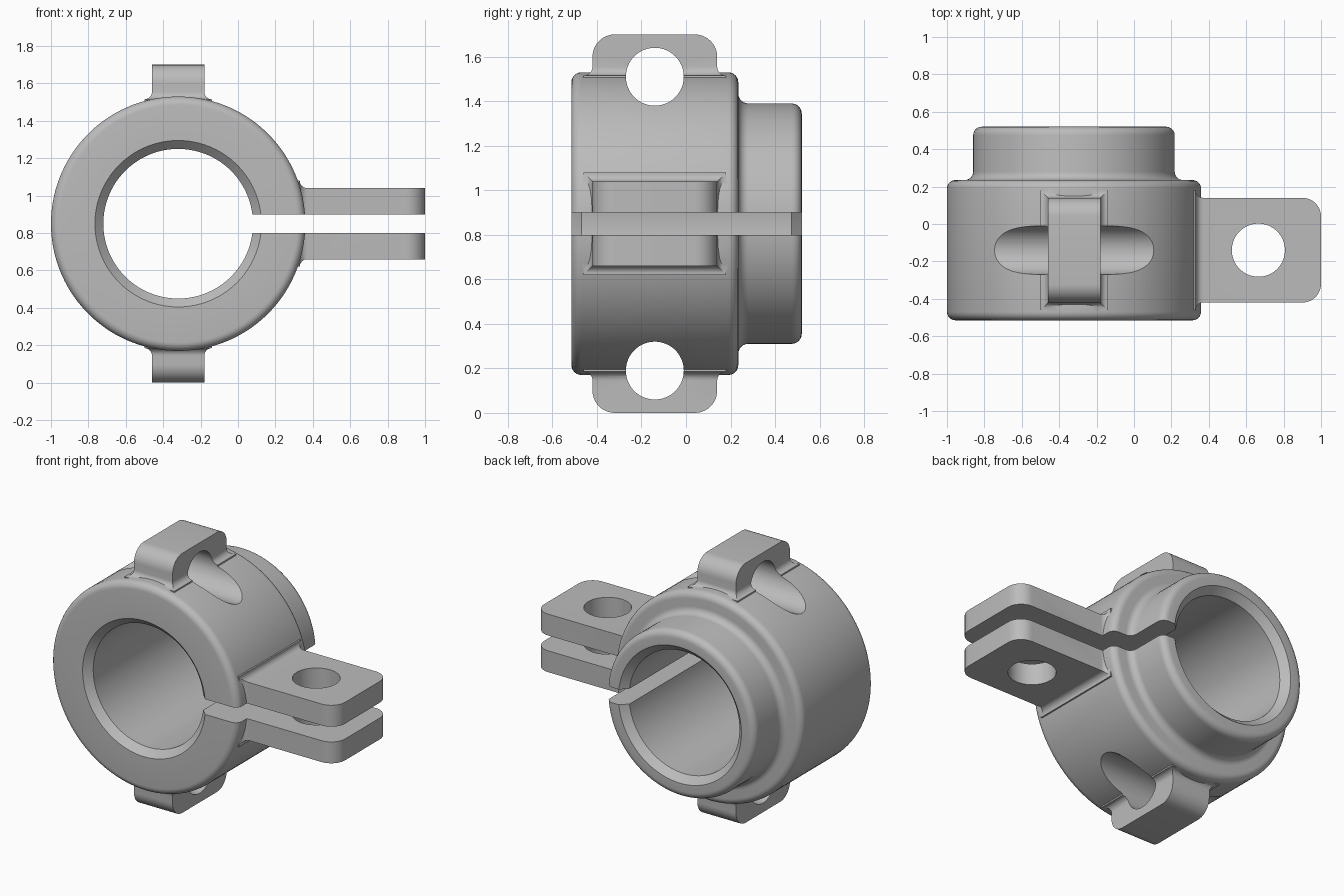
import bpy, bmesh, math
from mathutils import Matrix, Vector

if "Cube" in bpy.data.objects:
    bpy.data.objects.remove(bpy.data.objects["Cube"])

CX, CZ = -0.32, 0.85       # bore axis
MID_Y = -0.14              # middle of the lugs and ears
CENTRE = Vector((CX, 0, CZ))

grey = bpy.data.materials.new("cast_grey")
grey.use_nodes = True
grey.diffuse_color = (0.5, 0.5, 0.5, 1)
grey.node_tree.nodes["Principled BSDF"].inputs["Base Color"].default_value = (0.5, 0.5, 0.5, 1)


def make(name, bm):
    bmesh.ops.recalc_face_normals(bm, faces=bm.faces)
    mesh = bpy.data.meshes.new(name)
    bm.to_mesh(mesh)
    bm.free()
    mesh.materials.append(grey)
    ob = bpy.data.objects.new(name, mesh)
    bpy.context.collection.objects.link(ob)
    return ob


def arc(y, r, radius, start, end, steps=6):
    """Rounded corner of a (y, r) profile, angles in degrees."""
    angles = [math.radians(start + (end - start) * i / steps) for i in range(steps + 1)]
    return [(y + radius * math.cos(a), r + radius * math.sin(a)) for a in angles]


def skin(bm, rings, wrap=False):
    """Bridge closed rings of vertices with quads."""
    pairs = list(zip(rings, rings[1:] + rings[:1]))
    for a, b in pairs if wrap else pairs[:-1]:
        for i in range(len(a)):
            j = (i + 1) % len(a)
            bm.faces.new((a[i], a[j], b[j], b[i]))


def revolve(name, profile, steps=128):
    bm = bmesh.new()
    rings = []
    for k in range(steps):
        t = math.tau * (k + 0.5) / steps
        rings.append([bm.verts.new((CX + r * math.cos(t), y, CZ + r * math.sin(t)))
                      for y, r in profile])
    skin(bm, rings, wrap=True)
    return make(name, bm)


def boss(name, half_width, root, tip, turn):
    """Block growing out of the ring, flared at the root, rounded at the tip."""
    bm = bmesh.new()
    fillet = 0.04
    sections = [(0.5, fillet)]
    for i in range(7):
        a = math.radians(15 * i)
        sections.append((root + fillet * (1 - math.cos(a)), fillet * (1 - math.sin(a))))
    sections.append((tip, 0))
    rings = []
    for x, grow in sections:
        w, d = half_width + grow, 0.28 + grow
        rings.append([bm.verts.new((x, MID_Y + sy * d, sz * w))
                      for sy, sz in ((-1, -1), (1, -1), (1, 1), (-1, 1))])
    skin(bm, rings)
    bm.faces.new(rings[0])
    bm.faces.new(rings[-1])
    corners = [e for e in bm.edges if all(v.co.x > tip - 0.001 for v in e.verts)
               and abs(e.verts[0].co.y - e.verts[1].co.y) < 0.001]
    bmesh.ops.bevel(bm, geom=corners, offset=0.1, segments=10, profile=0.5, affect='EDGES')
    bm.transform(Matrix.Translation(CENTRE) @ Matrix.Rotation(math.radians(turn), 4, 'Y'))
    return make(name, bm)


def drill(name, radius, length, place, axis):
    bm = bmesh.new()
    bmesh.ops.create_cone(bm, cap_ends=True, segments=64, radius1=radius, radius2=radius, depth=length)
    if axis == 'X':
        bm.transform(Matrix.Rotation(math.pi / 2, 4, 'Y'))
    bm.transform(Matrix.Translation(place))
    return make(name, bm)


def combine(body, other, operation):
    mod = body.modifiers.new(other.name, 'BOOLEAN')
    mod.operation = operation
    mod.solver = 'EXACT'
    mod.object = other
    bpy.context.view_layer.objects.active = body
    bpy.ops.object.modifier_apply(modifier=mod.name)
    bpy.data.objects.remove(other)


# Stepped ring with rounded rims and a chamfered bore
e = 0.045
profile = [(-0.515 + e, 0.40), (-0.515, 0.445)]
profile += arc(-0.515 + e, 0.68 - e, e, 180, 90)
profile += arc(0.235 - e, 0.68 - e, e, 90, 0)
profile += arc(0.235 + e, 0.54 + e, e, 180, 270)
profile += arc(0.52 - e, 0.54 - e, e, 90, 0)
profile += [(0.52, 0.445), (0.52 - e, 0.40)]
clamp = revolve("split_clamp_collar", profile)

# Clamping ears and the two lugs
combine(clamp, boss("clamping_ears", 0.19, 0.65, 1.32, 0), 'UNION')
combine(clamp, boss("top_lug", 0.14, 0.665, 0.85, -90), 'UNION')
combine(clamp, boss("bottom_lug", 0.14, 0.665, 0.85, 90), 'UNION')

# Holes through lugs and ears
for side in (1, -1):
    combine(clamp, drill("lug_hole", 0.13, 1.6, (CX, MID_Y, CZ + side * 0.66), 'X'), 'DIFFERENCE')
combine(clamp, drill("bolt_hole", 0.142, 1, (0.665, MID_Y, CZ), 'Z'), 'DIFFERENCE')

# Slot that splits the ring and separates the ears
bm = bmesh.new()
bmesh.ops.create_cube(bm, size=1)
bm.transform(Matrix.Translation((0.45, 0, CZ)) @ Matrix.Diagonal((1.4, 1.4, 0.1, 1)))
combine(clamp, make("slot", bm), 'DIFFERENCE')

bpy.ops.object.select_all(action='DESELECT')
clamp.select_set(True)
bpy.context.view_layer.objects.active = clamp
bpy.ops.object.shade_smooth_by_angle(angle=math.radians(30))
